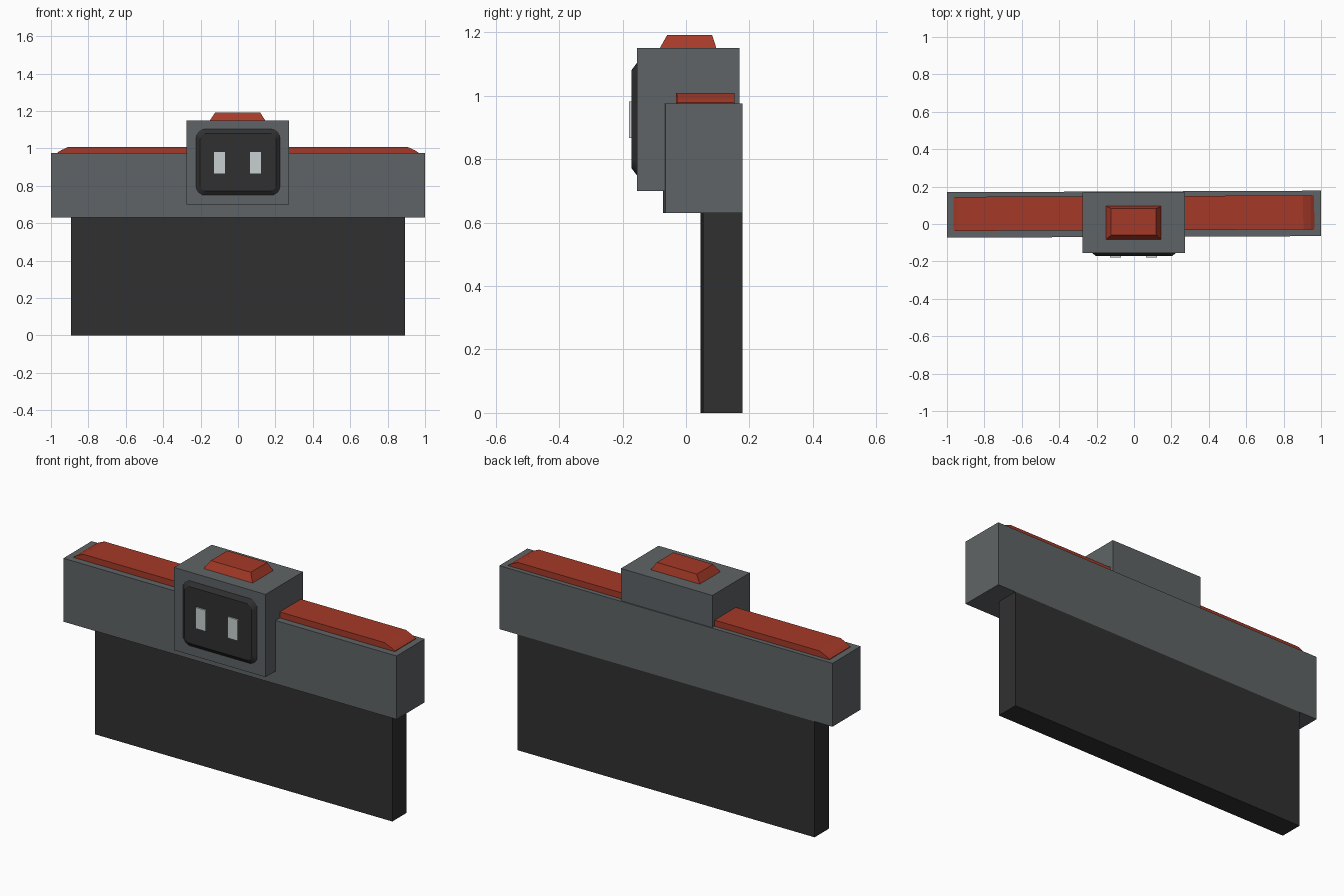
import bpy, bmesh, math
from mathutils import Matrix

if "Cube" in bpy.data.objects:
    bpy.data.objects.remove(bpy.data.objects["Cube"])


def material(name, rgb):
    m = bpy.data.materials.new(name)
    m.diffuse_color = (*rgb, 1)
    m.use_nodes = True
    m.node_tree.nodes["Principled BSDF"].inputs["Base Color"].default_value = m.diffuse_color
    return m


GREY = material("steel grey", (0.114, 0.127, 0.133))
BLACK = material("charcoal", (0.030, 0.030, 0.030))
RED = material("brick red", (0.376, 0.042, 0.021))
PALE = material("pale grey", (0.578, 0.631, 0.645))
TILT = Matrix.Rotation(0.0042, 4, 'Z')   # slight yaw of the long parts


def loft(name, mat, start, end, matrix=None):
    """Solid between two matching closed outlines."""
    bm = bmesh.new()
    a = [bm.verts.new(p) for p in start]
    b = [bm.verts.new(p) for p in end]
    n = len(a)
    bm.faces.new(a)
    bm.faces.new(b)
    for i in range(n):
        j = (i + 1) % n
        bm.faces.new((a[i], a[j], b[j], b[i]))
    bmesh.ops.recalc_face_normals(bm, faces=bm.faces)
    if matrix:
        bm.transform(matrix)
    me = bpy.data.meshes.new(name)
    bm.to_mesh(me)
    bm.free()
    me.materials.append(mat)
    ob = bpy.data.objects.new(name, me)
    bpy.context.collection.objects.link(ob)
    return ob


def rect(x0, x1, y0, y1, z):
    return [(x0, y0, z), (x1, y0, z), (x1, y1, z), (x0, y1, z)]


def box(name, mat, x, y, z, matrix=None):
    return loft(name, mat, rect(*x, *y, z[0]), rect(*x, *y, z[1]), matrix)


def rounded(hx, hz, r, y, zc, steps=5):
    """Rounded rectangle facing the front."""
    pts = []
    for q, (sx, sz) in enumerate([(1, 1), (-1, 1), (-1, -1), (1, -1)]):
        for k in range(steps + 1):
            t = math.pi / 2 * (q + k / steps)
            pts.append((sx * (hx - r) + r * math.cos(t), y,
                        zc + sz * (hz - r) + r * math.sin(t)))
    return pts


# Long beam and the hanging panel
box("crossbeam", GREY, (-1, 1), (-0.069, 0.174), (0.63, 0.975), TILT)
box("hanging_panel", BLACK, (-0.893, 0.892), (0.050, 0.174), (0, 0.63), TILT)

# Low strip with chamfered ends along the beam top
half = [(0.964, 0.97), (0.964, 0.978), (0.945, 0.99), (0.905, 1.008)]
outline = half + [(-x, z) for x, z in reversed(half)]
loft("top_strip", RED,
     [(x, -0.033, z) for x, z in outline],
     [(x, 0.149, z) for x, z in outline], TILT)

# Central housing with a tapered lamp on top
box("housing", GREY, (-0.276, 0.274), (-0.155, 0.168), (0.70, 1.15))
loft("top_lamp", RED, rect(-0.15, 0.146, -0.083, 0.096, 1.149),
     rect(-0.122, 0.118, -0.059, 0.082, 1.192))

# Dark front plate with sloped rim
loft("front_plate", BLACK, rounded(0.225, 0.178, 0.045, -0.154, 0.926),
     rounded(0.203, 0.154, 0.035, -0.172, 0.926))

# Two small light slots
for side, x in (("left", -0.099), ("right", 0.094)):
    box(side + "_slot", PALE, (x - 0.03, x + 0.03), (-0.18, -0.1715), (0.866, 0.981))
